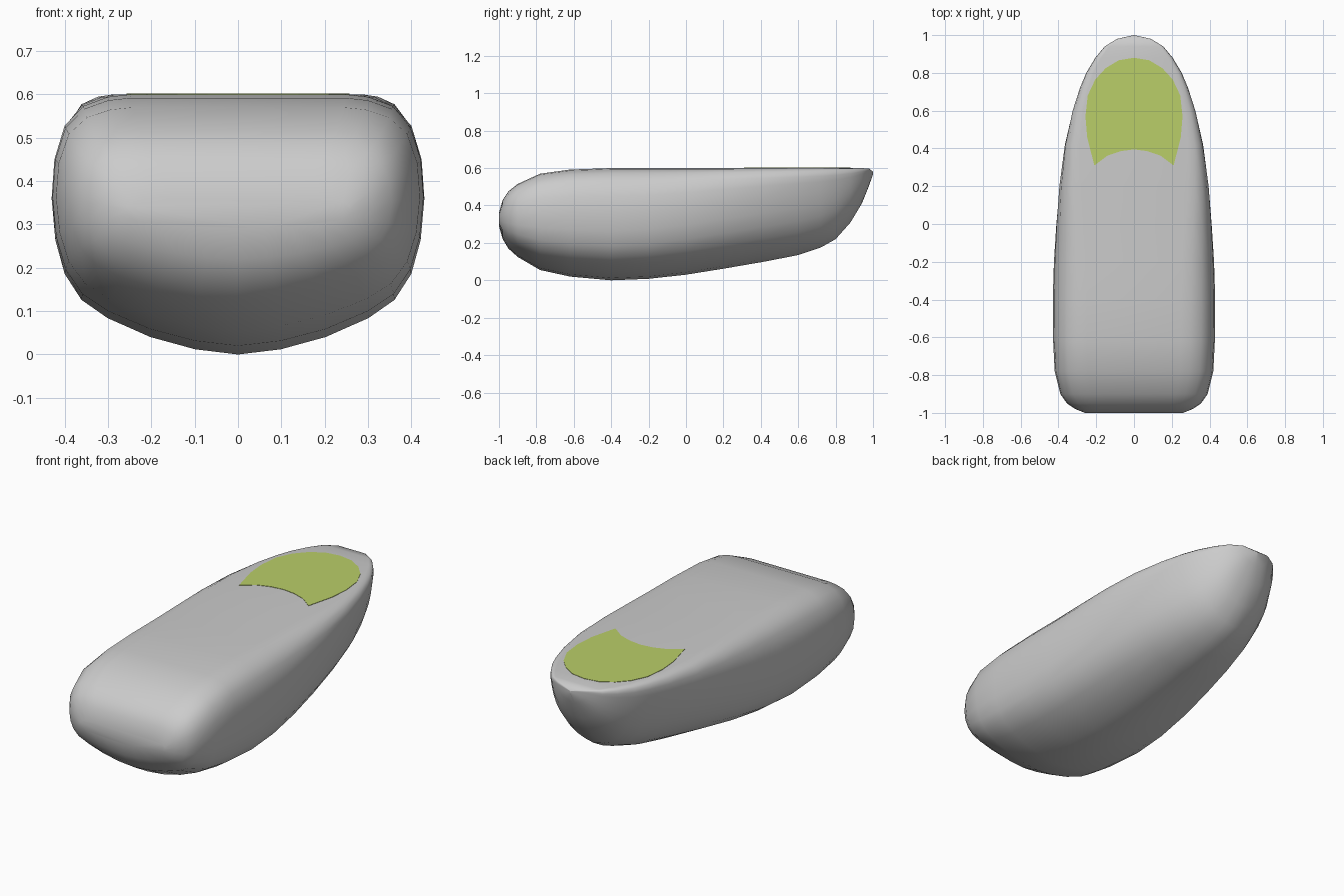
import bpy
import bmesh
from mathutils import Vector

cube = bpy.data.objects.get("Cube")
if cube:
    bpy.data.objects.remove(cube, do_unlink=True)


def make_material(name, colour):
    material = bpy.data.materials.new(name)
    material.use_nodes = True
    rgba = (*colour, 1.0)
    material.diffuse_color = rgba
    material.node_tree.nodes["Principled BSDF"].inputs["Base Color"].default_value = rgba
    return material


def finish_object(name, bm, material):
    bmesh.ops.recalc_face_normals(bm, faces=bm.faces)
    mesh = bpy.data.meshes.new(name)
    bm.to_mesh(mesh)
    bm.free()
    mesh.materials.append(material)
    obj = bpy.data.objects.new(name, mesh)
    bpy.context.collection.objects.link(obj)
    return obj


def smoothstep(value, low, high):
    t = min(max((value - low) / (high - low), 0), 1)
    return t * t * (3 - 2 * t)


def mirrored(points):
    """Close a half outline, leaving out repeated centre points."""
    return points + [Vector((-p.x, *p[1:])) for p in reversed(points) if p.x > 0]


grey = make_material("Body Grey", (0.6, 0.6, 0.6))
green = make_material("Panel Green", (0.49, 0.62, 0.14))

# Half cross-sections from keel to deck, as fractions of half width and height
ROUND_SECTION = [(0, 0), (.23, .02), (.47, .067), (.7, .14), (.84, .21), (.93, .31), (.98, .44),
                 (1, .6), (.985, .75), (.93, .88), (.83, .955), (.7, .99), (.58, 1)]
BOW_SECTION = [(0, 0), (.2, .03), (.4, .08), (.57, .16), (.72, .27), (.83, .4), (.91, .55),
               (.96, .7), (.99, .83), (1, .9), (.985, .96), (.93, .99), (.85, 1)]

# Stations along the body: y, half width, keel height, deck height
STATIONS = [(-1, .26, .29, .36), (-.98, .31, .22, .43), (-.95, .355, .17, .475),
            (-.9, .39, .125, .515), (-.78, .42, .055, .57), (-.62, .428, .02, .592),
            (-.4, .43, 0, .6), (-.2, .425, .008, .6), (0, .415, .03, .6), (.2, .4, .062, .6),
            (.42, .37, .1, .6), (.6, .327, .135, .6), (.72, .287, .175, .6),
            (.8, .253, .22, .6), (.88, .205, .31, .6), (.94, .155, .41, .6),
            (.98, .09, .51, .597), (1, .002, .567, .58)]


def section_ring(y, width, low, high):
    blend = smoothstep(y, -.4, .85)
    half = []
    for a, b in zip(ROUND_SECTION, BOW_SECTION):
        u, v = Vector(a).lerp(Vector(b), blend)
        half.append(Vector((u * width, y, low + v * (high - low))))
    return mirrored(half)


# Body: loft the sections from the blunt end to the pointed end
bm = bmesh.new()
rings = [[bm.verts.new(p) for p in section_ring(*station)] for station in STATIONS]
count = len(rings[0])
for ring, following in zip(rings, rings[1:]):
    for i in range(count):
        j = (i + 1) % count
        bm.faces.new((ring[i], ring[j], following[j], following[i]))
bm.faces.new(rings[0])
bm.faces.new(rings[-1])
bmesh.ops.remove_doubles(bm, verts=bm.verts, dist=0.0005)
for face in bm.faces:
    face.smooth = True
finish_object("body", bm, grey)

# Deck panel: thin plate with a rounded front and a hollow rear edge
PANEL = [(0, .88), (.08, .867), (.15, .825), (.205, .765), (.245, .68), (.257, .57),
         (.248, .46), (.21, .31), (.14, .362), (.07, .386), (0, .395)]
bm = bmesh.new()
outline = mirrored([Vector((x, y, .599)) for x, y in PANEL])
base = bm.faces.new([bm.verts.new(p) for p in outline])
extruded = bmesh.ops.extrude_face_region(bm, geom=[base])["geom"]
top = [v for v in extruded if isinstance(v, bmesh.types.BMVert)]
bmesh.ops.translate(bm, verts=top, vec=(0, 0, .003))
finish_object("deck_panel", bm, green)
